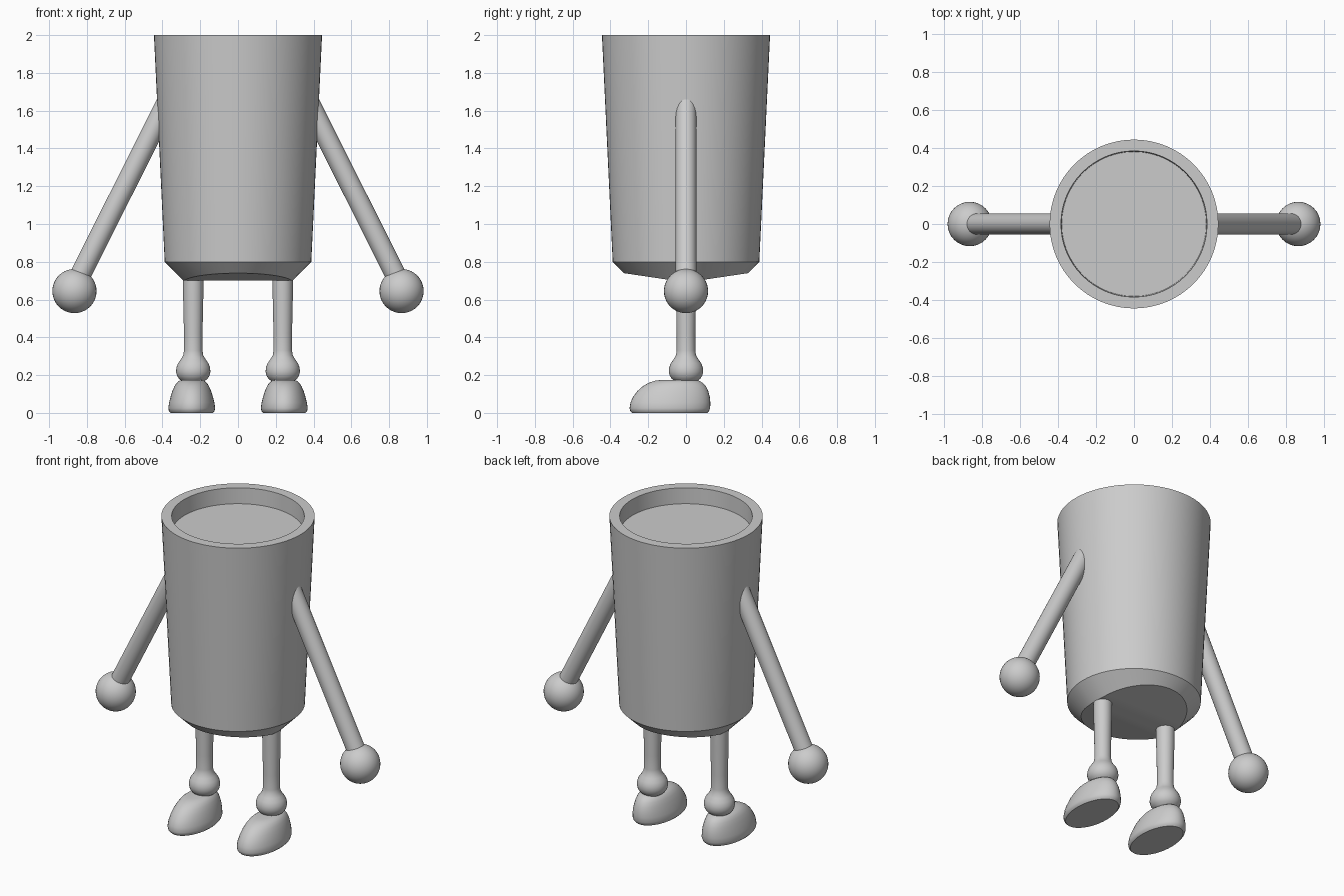
import bpy, bmesh, math
from mathutils import Vector

if "Cube" in bpy.data.objects:
    bpy.data.objects.remove(bpy.data.objects["Cube"])

grey = bpy.data.materials.new("plain grey")
grey.diffuse_color = (0.6, 0.6, 0.6, 1)
grey.use_nodes = True
grey.node_tree.nodes["Principled BSDF"].inputs["Base Color"].default_value = grey.diffuse_color
N = 64


def finish(bm, name, angle=32):
    """Turn a bmesh into a named, smooth-shaded grey object."""
    bmesh.ops.recalc_face_normals(bm, faces=bm.faces)
    mesh = bpy.data.meshes.new(name)
    bm.to_mesh(mesh)
    bm.free()
    mesh.materials.append(grey)
    obj = bpy.data.objects.new(name, mesh)
    bpy.context.collection.objects.link(obj)
    bpy.ops.object.select_all(action='DESELECT')
    obj.select_set(True)
    bpy.context.view_layer.objects.active = obj
    bpy.ops.object.shade_smooth_by_angle(angle=math.radians(angle))
    return obj


def loft(bm, rings):
    """Skin a list of equally long point rings; returns vertex rings."""
    loops = [[bm.verts.new(p) for p in ring] for ring in rings]
    for a, b in zip(loops, loops[1:]):
        n = len(a)
        for i in range(n):
            bm.faces.new((a[i], a[(i + 1) % n], b[(i + 1) % n], b[i]))
    return loops


def oval(z, rx, ry, cx=0, cy=0, n=N):
    return [(cx + rx * math.cos(2 * math.pi * i / n),
             cy + ry * math.sin(2 * math.pi * i / n), z) for i in range(n)]


# Cup body: tapered wall, thick rim, sunken top and chamfered, wedge-shaped base
bm = bmesh.new()
base = [(x, y, 0.70 + 0.04 * max(0, (abs(y) - 0.06) / 0.27))
        for x, y, _ in oval(0, 0.29, 0.33)]
loops = loft(bm, [base, oval(0.80, 0.388, 0.388), oval(2.0, 0.445, 0.445),
                  oval(2.0, 0.385, 0.385), oval(1.9, 0.381, 0.381)])
bm.faces.new(loops[-1])
low = loops[0]
for i in range(-N // 4, N // 4):
    quad = [low[i % N], low[(i + 1) % N], low[(N // 2 - i - 1) % N], low[(N // 2 - i) % N]]
    bm.faces.new(list(dict.fromkeys(quad)))
finish(bm, "cup_body")

# Leg and ankle profile: (radius, height)
LEG = [(0.055, 0.78), (0.053, 0.60), (0.049, 0.42), (0.049, 0.33), (0.053, 0.305),
       (0.066, 0.283), (0.081, 0.262), (0.089, 0.24), (0.091, 0.218), (0.086, 0.197),
       (0.075, 0.18), (0.06, 0.168), (0.05, 0.16)]
# Foot cross-sections: (height, front y, back y, half width)
FOOT = [(0.005, -0.285, 0.112, 0.112), (0.010, -0.295, 0.122, 0.121),
        (0.025, -0.299, 0.128, 0.124), (0.055, -0.294, 0.129, 0.120),
        (0.085, -0.280, 0.126, 0.112), (0.115, -0.258, 0.118, 0.103),
        (0.140, -0.230, 0.106, 0.092), (0.158, -0.200, 0.090, 0.081),
        (0.170, -0.165, 0.070, 0.066), (0.175, -0.130, 0.040, 0.045)]

for side, label in ((-1, "left"), (1, "right")):
    # Leg with round ankle
    bm = bmesh.new()
    loops = loft(bm, [oval(z, r, r, side * 0.237, 0, 32) for r, z in LEG])
    bm.faces.new(loops[0])
    bm.faces.new(loops[-1])
    finish(bm, label + "_leg")

    # Rounded shoe with a flat sole
    bm = bmesh.new()
    z0, z1 = FOOT[0][0], FOOT[-1][0]
    loops = loft(bm, [oval(z, w, (b - f) / 2, side * 0.245, (b + f) / 2, 40)
                      for z, f, b, w in FOOT])
    bm.faces.new(loops[0])
    bm.faces.new(loops[-1])
    bmesh.ops.translate(bm, verts=loops[0], vec=(0, 0, -z0))
    finish(bm, label + "_foot", 40)

    # Straight arm from the body down to the hand
    start = Vector((side * 0.365, 0, 1.665))
    end = Vector((side * 0.855, 0, 0.69))
    axis = end - start
    bm = bmesh.new()
    bmesh.ops.create_cone(bm, cap_ends=True, segments=32, radius1=0.055,
                          radius2=0.055, depth=axis.length)
    arm = finish(bm, label + "_arm")
    arm.rotation_euler = axis.to_track_quat('Z', 'Y').to_euler()
    arm.location = (start + end) / 2

    # Ball hand
    bm = bmesh.new()
    bmesh.ops.create_uvsphere(bm, u_segments=32, v_segments=20, radius=0.117)
    finish(bm, label + "_hand").location = (side * 0.866, 0, 0.645)
